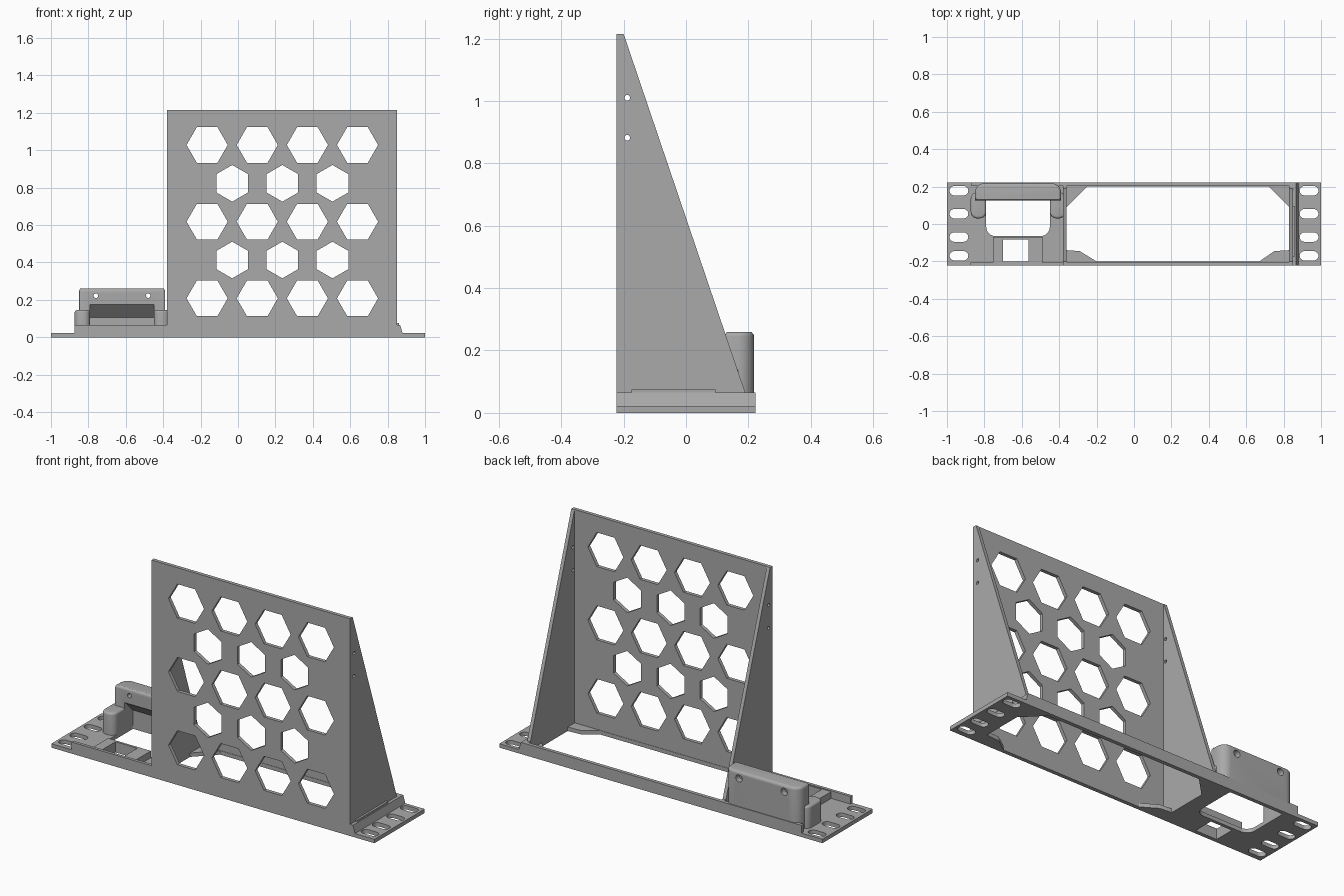
import bpy, bmesh
from math import cos, sin, pi, radians

if "Cube" in bpy.data.objects:
    bpy.data.objects.remove(bpy.data.objects["Cube"])

grey = bpy.data.materials.new("matte grey")
grey.use_nodes = True
COLOUR = (0.4, 0.4, 0.4, 1)
grey.diffuse_color = COLOUR
grey.node_tree.nodes["Principled BSDF"].inputs["Base Color"].default_value = COLOUR


def add_prism(bm, pts, axis, lo, hi):
    """Extrude a flat outline along an axis."""
    def place(u, v, w):
        return {"x": (w, u, v), "y": (u, w, v), "z": (u, v, w)}[axis]
    bottom = [bm.verts.new(place(u, v, lo)) for u, v in pts]
    top = [bm.verts.new(place(u, v, hi)) for u, v in pts]
    bm.faces.new(bottom)
    bm.faces.new(top)
    n = len(pts)
    for i in range(n):
        j = (i + 1) % n
        bm.faces.new((bottom[i], bottom[j], top[j], top[i]))


def build(name, prisms):
    bm = bmesh.new()
    for p in prisms:
        add_prism(bm, *p)
    bmesh.ops.recalc_face_normals(bm, faces=bm.faces)
    me = bpy.data.meshes.new(name)
    bm.to_mesh(me)
    bm.free()
    ob = bpy.data.objects.new(name, me)
    bpy.context.collection.objects.link(ob)
    me.materials.append(grey)
    return ob


def activate(ob):
    bpy.ops.object.select_all(action="DESELECT")
    ob.select_set(True)
    bpy.context.view_layer.objects.active = ob


def cut(ob, prisms):
    cutter = build("cutter", prisms)
    cutter.hide_render = True
    mod = ob.modifiers.new("cut", "BOOLEAN")
    mod.operation, mod.solver, mod.object = "DIFFERENCE", "EXACT", cutter
    activate(ob)
    bpy.ops.object.modifier_apply(modifier=mod.name)
    bpy.data.objects.remove(cutter)


def round_top(ob, width):
    """Round the edges around the highest face."""
    bm = bmesh.new()
    bm.from_mesh(ob.data)
    top = max(v.co.z for v in bm.verts)
    edges = [e for e in bm.edges if all(v.co.z > top - 1e-4 for v in e.verts)]
    bmesh.ops.bevel(bm, geom=edges, offset=width, segments=4, profile=0.5, affect="EDGES")
    bm.to_mesh(ob.data)
    bm.free()


def smooth(ob):
    activate(ob)
    bpy.ops.object.shade_smooth_by_angle(angle=radians(30))


def rect(u0, u1, v0, v1):
    return [(u0, v0), (u1, v0), (u1, v1), (u0, v1)]


def rounded(u0, u1, v0, v1, front, back, n=6):
    """Rectangle with separate corner radii at its low and high v sides."""
    corners = [(u1, v1, -1, -1, back), (u0, v1, 1, -1, back),
               (u0, v0, 1, 1, front), (u1, v0, -1, 1, front)]
    pts = []
    for k, (u, v, su, sv, r) in enumerate(corners):
        for i in range(n + 1):
            a = (k + i / n) * pi / 2
            pts.append((u + su * r + r * cos(a), v + sv * r + r * sin(a)))
    return pts


def polygon(u, v, r, sides, turn=0):
    return [(u + r * cos(turn + 2 * pi * i / sides), v + r * sin(turn + 2 * pi * i / sides))
            for i in range(sides)]


PLATE, RIM, DEPTH = 0.022, 0.065, 0.222
PORT = -0.62          # centre of the cable inlet

# Base plate with mounting slots, the big opening and the cable inlet
base = build("base_plate", [(rect(-1, 1, -DEPTH, DEPTH), "z", 0, PLATE)])
opening = [(-0.36, -0.14), (-0.29, -0.145), (-0.2, -0.2), (0.67, -0.2), (0.75, -0.145),
           (0.83, -0.14), (0.83, 0.09), (0.72, 0.2), (-0.25, 0.2), (-0.36, 0.09)]
holes = [(opening, "z", -0.1, 0.1),
         (rounded(-0.79, -0.45, -0.065, 0.2, 0.05, 0.01), "z", -0.1, 0.1),
         (rect(-0.7, -0.565, -0.2, -0.08), "z", -0.1, 0.1)]
for side in (-1, 1):
    for y in (0.178, 0.055, -0.07, -0.17):
        x = side * 0.936
        holes.append((rounded(x - 0.05, x + 0.05, y - 0.025, y + 0.025, 0.0249, 0.0249),
                      "z", -0.1, 0.1))
cut(base, holes)
smooth(base)

# Stiffening rims along the back and the front left
build("back_rim", [(rect(-0.87, 0.85, 0.202, DEPTH), "z", 0, RIM)])
build("front_rim", [(rect(-0.875, -0.37, -DEPTH, -0.205), "z", 0, RIM)])

# Sloped rib outside the left wall
rib = [(0.845, 0), (0.88, 0), (0.88, PLATE), (0.867, RIM), (0.845, RIM)]
build("side_rib", [(rib, "y", -DEPTH, DEPTH)])
build("rib_tab", [(rect(0.845, 0.862, -0.175, 0.095), "z", 0.03, 0.075)])

# Front panel with staggered rows of hexagons
panel = build("front_panel", [(rect(-0.38, 0.85, 0, 1.215), "y", -DEPTH, -0.202)])
hexes = []
for row in range(5):
    z = 1.028 - row * 0.205
    odd = row % 2
    for col in range(4 - odd):
        x = -0.165 + col * 0.268 + odd * 0.134
        hexes.append((polygon(x, z, 0.098 if odd else 0.11, 6, odd * pi / 2), "y", -0.4, 0))
cut(panel, hexes)

# Triangular side walls with two fixing holes each
profile = [(-DEPTH, 0), (DEPTH, 0), (DEPTH, RIM), (0.19, RIM), (-0.2, 1.215), (-DEPTH, 1.215)]
for name, x in (("right_wall", -0.38), ("left_wall", 0.83)):
    wall = build(name, [(profile, "x", x, x + 0.02)])
    cut(wall, [(polygon(-0.188, z, 0.009, 16), "x", x - 0.1, x + 0.1) for z in (0.882, 1.01)])
    smooth(wall)

# Cable hood with a sloped hollow underneath and two screw holes
hood = build("cable_hood", [(rounded(PORT - 0.23, PORT + 0.23, 0.125, 0.218, 0.005, 0.05),
                             "z", 0, 0.26)])
round_top(hood, 0.015)
hollow = [(0.05, -0.1), (0.2, -0.1), (0.2, 0.105), (0.13, 0.175), (0.05, 0.175)]
cut(hood, [(hollow, "x", PORT - 0.17, PORT + 0.17)])
screws = []
for side in (-1, 1):
    screws.append((polygon(PORT + side * 0.14, 0.222, 0.012, 16), "y", 0, 0.19))
    screws.append((polygon(PORT + side * 0.14, 0.222, 0.02, 16), "y", 0.185, 0.3))
for s in screws:
    cut(hood, [s])
smooth(hood)

# Rounded arms either side of the inlet
for name, side in (("right_arm", -1), ("left_arm", 1)):
    a, b = sorted((PORT + side * 0.17, PORT + side * 0.253))
    arm = build(name, [(rounded(a, b, 0.03, 0.17, 0.035, 0.035), "z", 0, 0.145)])
    round_top(arm, 0.012)
    smooth(arm)

# Socket frame behind the front rim
socket = build("socket_frame", [(rect(-0.755, -0.49, -0.21, -0.07), "z", 0, 0.06)])
cut(socket, [(rect(-0.7, -0.565, -0.2, -0.083), "z", -0.1, 0.2)])
